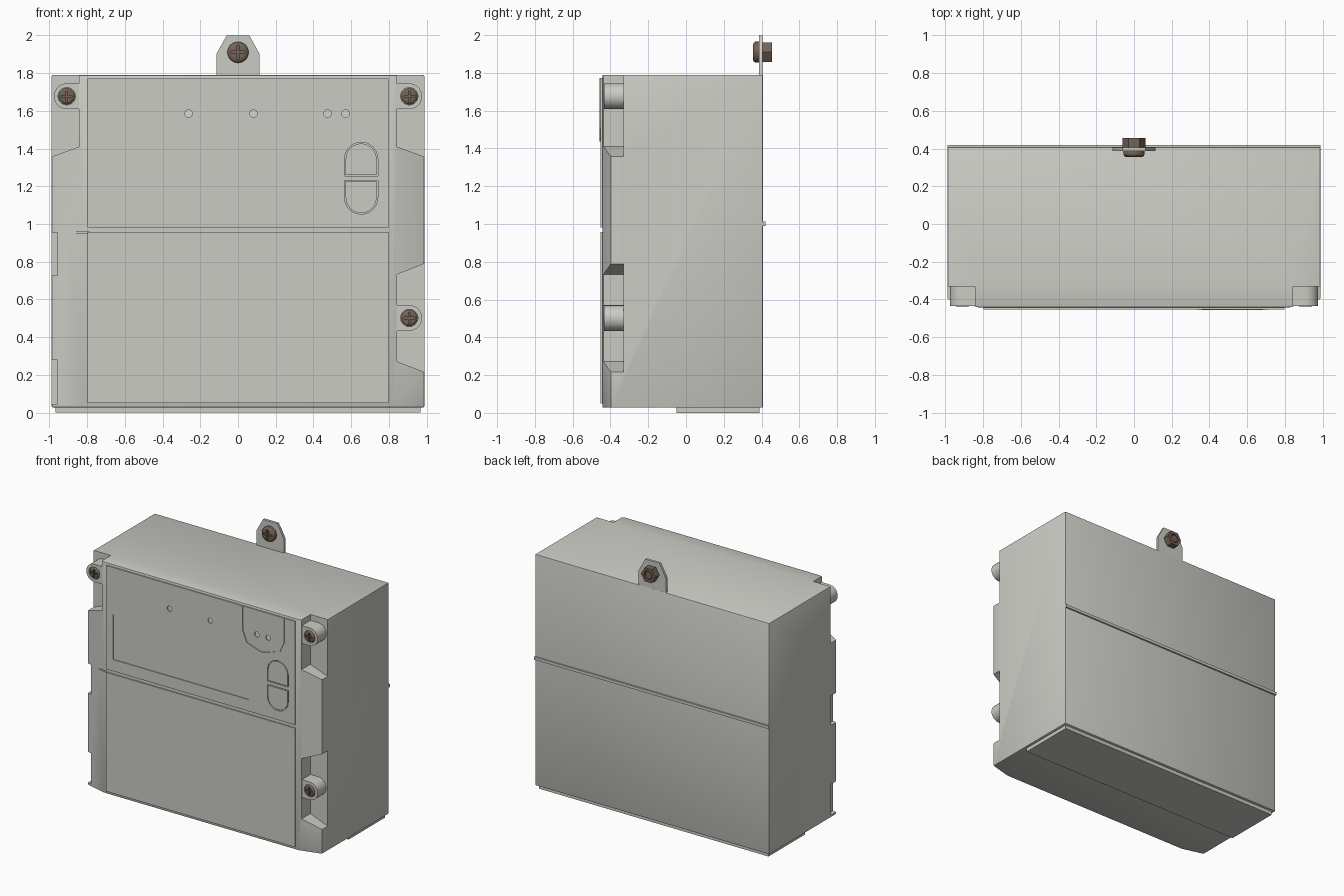
import bpy, bmesh, math
from math import sin, cos, pi, radians

if "Cube" in bpy.data.objects:
    bpy.data.objects.remove(bpy.data.objects["Cube"])


def material(name, rgb):
    m = bpy.data.materials.new(name)
    m.diffuse_color = (*rgb, 1)
    m.use_nodes = True
    m.node_tree.nodes["Principled BSDF"].inputs["Base Color"].default_value = m.diffuse_color
    return m


GREY = material("light_grey_plastic", (0.60, 0.60, 0.56))
BROWN = material("brown_metal", (0.18, 0.125, 0.095))


def finish(name, bm, mat):
    bmesh.ops.recalc_face_normals(bm, faces=bm.faces)
    me = bpy.data.meshes.new(name)
    bm.to_mesh(me)
    bm.free()
    ob = bpy.data.objects.new(name, me)
    me.materials.append(mat)
    bpy.context.collection.objects.link(ob)
    return ob


def prism(name, pts, y0, y1, mat=GREY):
    """Outline in x,z pushed along y."""
    bm = bmesh.new()
    f = bm.faces.new([bm.verts.new((x, y0, z)) for x, z in pts])
    g = bmesh.ops.extrude_face_region(bm, geom=[f])["geom"]
    bmesh.ops.translate(bm, vec=(0, y1 - y0, 0),
                        verts=[v for v in g if isinstance(v, bmesh.types.BMVert)])
    return finish(name, bm, mat)


def rect(x0, x1, z0, z1):
    return [(x0, z0), (x1, z0), (x1, z1), (x0, z1)]


def arc(cx, cz, r, a0, a1, n, rz=None):
    rz = rz or r
    return [(cx + r * cos(radians(a0 + (a1 - a0) * i / n)),
             cz + rz * sin(radians(a0 + (a1 - a0) * i / n))) for i in range(n + 1)]


def circle(cx, cz, r, n=20):
    return arc(cx, cz, r, 0, 360, n)[:-1]


def modify(ob, kind, **settings):
    m = ob.modifiers.new("mod", kind)
    for k, v in settings.items():
        setattr(m, k, v)
    bpy.context.view_layer.objects.active = ob
    bpy.ops.object.modifier_apply(modifier=m.name)


def cut(ob, pts, y0, y1):
    c = prism("cutter", pts, y0, y1)
    modify(ob, "BOOLEAN", operation="DIFFERENCE", object=c, solver="EXACT")
    bpy.data.objects.remove(c)


def screw(name, x, z, r, y_back, y_front):
    """Round domed head with a cross slot, facing -y."""
    bm = bmesh.new()
    n, d = 24, y_front - y_back
    rings = [[bm.verts.new((px, y, pz)) for px, pz in circle(x, z, rr, n)]
             for rr, y in ((r, y_back), (r, y_back + d * 0.6), (r * 0.9, y_back + d * 0.85),
                           (r * 0.72, y_front))]
    for a, b in zip(rings, rings[1:]):
        for i in range(n):
            bm.faces.new((a[i], a[(i + 1) % n], b[(i + 1) % n], b[i]))
    bm.faces.new(rings[0])
    bm.faces.new(rings[-1])
    ob = finish(name, bm, BROWN)
    w, l = r * 0.11, r * 0.68
    cross = [(w, w), (l, w), (l, -w), (w, -w), (w, -l), (-w, -l),
             (-w, -w), (-l, -w), (-l, w), (-w, w), (-w, l), (w, l)]
    cut(ob, [(x + a, z + b) for a, b in cross], y_front - 0.05, y_front + abs(d) * 0.5)
    return ob


# Main case: plan outline with slanted front cheeks, extruded upwards
bm = bmesh.new()
plan = [(-0.988, 0.408), (0.988, 0.408), (0.988, -0.398), (0.82, -0.443),
        (-0.82, -0.443), (-0.988, -0.398)]
face = bm.faces.new([bm.verts.new((x, y, 0.028)) for x, y in plan])
top = bmesh.ops.extrude_face_region(bm, geom=[face])["geom"]
bmesh.ops.translate(bm, vec=(0, 0, 1.762), verts=[v for v in top if isinstance(v, bmesh.types.BMVert)])
case = finish("meter_case", bm, GREY)
modify(case, "BEVEL", width=0.006, segments=2, limit_method="ANGLE", angle_limit=radians(40))

# Corner pockets for the cover screws
for s in (-1, 1):
    cut(case, [(s * 0.842, 1.41), (s * 1.04, 1.338), (s * 1.04, 1.9), (s * 0.842, 1.9)], -0.6, -0.33)
cut(case, [(0.842, 0.272), (1.04, 0.195), (1.04, 0.81), (0.842, 0.732)], -0.6, -0.33)

# Hinge recesses on the left edge and the seam between the two covers
for z0, z1 in ((0.728, 0.955), (0.045, 0.28)):
    cut(case, rect(-1.1, -0.957, z0, z1), -0.6, -0.335)
cut(case, rect(-1.1, -0.79, 0.953, 0.961), -0.6, -0.425)

# Screw posts with their screws
for name, x, z in (("upper_left", -1, 1.677), ("upper_right", 1, 1.677), ("lower_right", 1, 0.502)):
    u = arc(0.908, z, 0.068, -90, 90, 14) + [(0.835, z + 0.068), (0.835, z - 0.068)]
    post = prism(name + "_screw_post", [(x * a, b) for a, b in u], -0.32, -0.434)
    cut(post, circle(x * 0.908, z, 0.046), -0.6, -0.42)
    screw(name + "_screw", x * 0.908, z, 0.043, -0.41, -0.438)

# Front covers
prism("terminal_cover", rect(-0.797, 0.797, 0.05, 0.957), -0.43, -0.452)
panel = prism("display_panel", rect(-0.797, 0.797, 0.982, 1.772), -0.43, -0.452)
cut(panel, rect(-0.74, 0.41, 1.07, 1.413), -0.6, -0.446)
for i, x in enumerate((-0.262, 0.082, 0.475, 0.57)):
    cut(panel, circle(x, 1.585, 0.02, 16), -0.6, -0.440)

# Pair of push buttons, each sitting in a slightly larger well
for name, s, z in (("upper_button", 1, 1.255), ("lower_button", -1, 1.23)):
    for g in (0, 0.006):
        shape = ([(0.741 - g, z + s * g), (0.741 - g, z + s * 0.09)]
                 + arc(0.653, z + s * 0.09, 0.088 - g, 0, s * 180, 12)[1:-1]
                 + [(0.565 + g, z + s * 0.09), (0.565 + g, z + s * g)])
        if g == 0:
            cut(panel, shape, -0.6, -0.444)
        else:
            prism(name, shape, -0.44, -0.452)

# Raised U-shaped rim of the optical port
def port(w, bottom, top):
    half = [(w, top), (w, 1.59), (w * 0.79, 1.505), (w * 0.42, bottom + 0.02)]
    return ([(0.522 + a, b) for a, b in half] + [(0.522, bottom)]
            + [(0.522 - a, b) for a, b in reversed(half)])


rim = prism("optical_port_rim", port(0.188, 1.438, 1.772), -0.445, -0.457)
cut(rim, port(0.163, 1.463, 1.9), -0.6, -0.4)

# Foot plate below and rib across the back
prism("foot_plate", rect(-0.968, 0.968, 0, 0.04), -0.05, 0.388)
prism("back_rib", rect(-0.988, 0.988, 0.99, 1.012), 0.40, 0.42)

# Hanging tab with bolt and hex nut
prism("hanging_tab", [(-0.115, 1.75), (0.115, 1.75), (0.115, 1.9), (0.06, 2.0),
                      (-0.06, 2.0), (-0.115, 1.9)], 0.387, 0.406)
screw("tab_bolt", 0, 1.91, 0.056, 0.39, 0.354)
nut = prism("tab_nut", circle(0, 1.91, 0.06, 6), 0.404, 0.456, BROWN)
cut(nut, circle(0, 1.91, 0.034), 0.44, 0.6)
prism("tab_bolt_shank", circle(0, 1.91, 0.028), 0.38, 0.452, BROWN)

# Smooth round parts, keep edges crisp
bpy.ops.object.select_all(action="SELECT")
bpy.ops.object.shade_smooth_by_angle(angle=radians(30))
